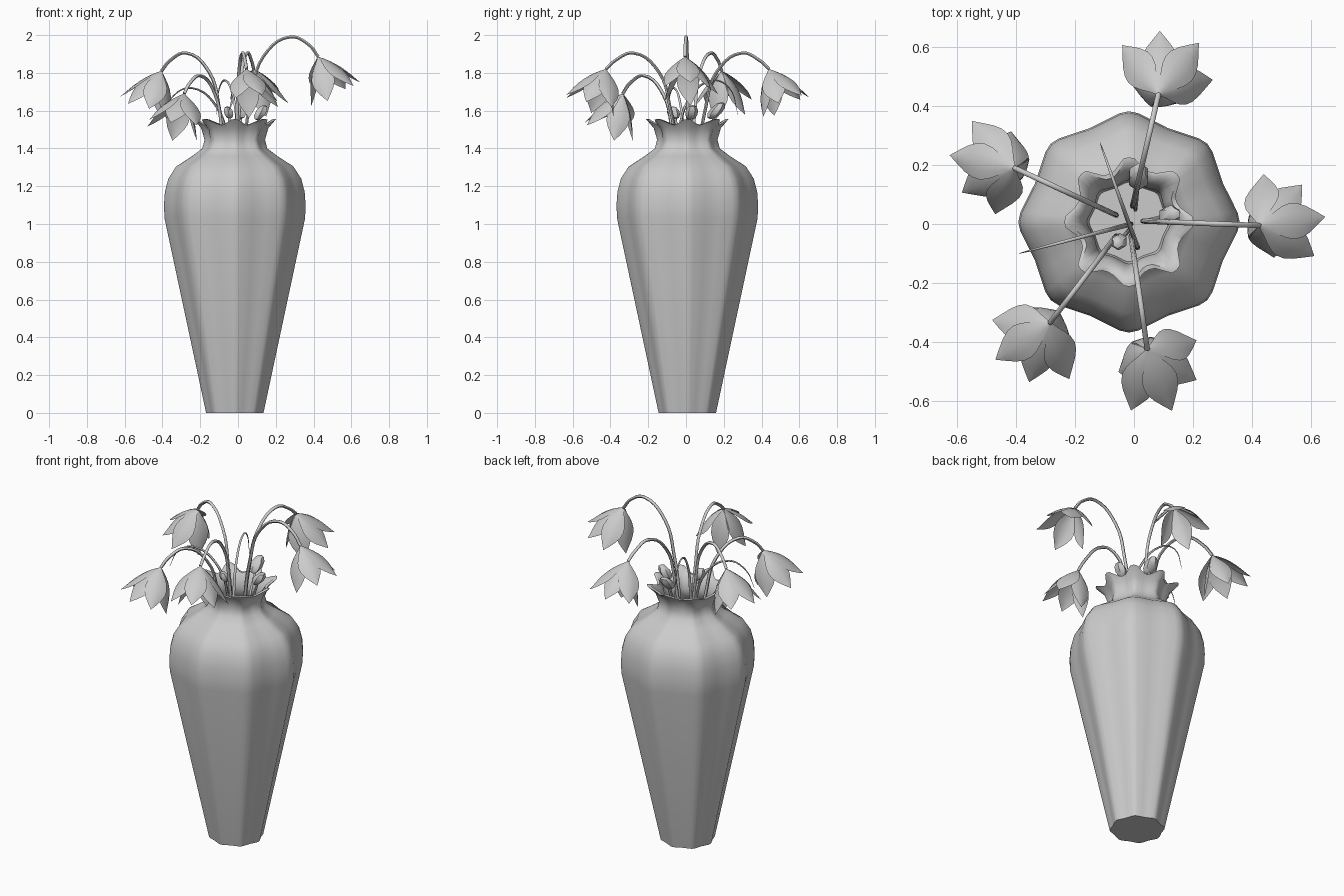
import bpy, bmesh, math
from mathutils import Vector

if "Cube" in bpy.data.objects:
    bpy.data.objects.remove(bpy.data.objects["Cube"])

grey = bpy.data.materials.new("plain_grey")
grey.use_nodes = True
grey.diffuse_color = (0.6, 0.6, 0.6, 1)
bsdf = next(n for n in grey.node_tree.nodes if n.type == "BSDF_PRINCIPLED")
bsdf.inputs["Base Color"].default_value = grey.diffuse_color


def activate(obj):
    bpy.ops.object.select_all(action="DESELECT")
    obj.select_set(True)
    bpy.context.view_layer.objects.active = obj


def finish(name, bm, angle=40):
    mesh = bpy.data.meshes.new(name)
    bm.to_mesh(mesh)
    bm.free()
    obj = bpy.data.objects.new(name, mesh)
    bpy.context.collection.objects.link(obj)
    mesh.materials.append(grey)
    activate(obj)
    bpy.ops.object.shade_smooth_by_angle(angle=math.radians(angle))


def bridge(bm, a, b, closed=True):
    n = len(a)
    for i in range(n if closed else n - 1):
        j = (i + 1) % n
        bm.faces.new((a[i], a[j], b[j], b[i]))


def make_vase():
    # Eight-lobed vase: radius, height, and how strongly the ring is scalloped
    outer = [(0.152, 0, 0), (0.372, 1.03, 0), (0.375, 1.1, 0), (0.37, 1.17, 0),
             (0.352, 1.24, 0), (0.31, 1.305, 0), (0.225, 1.36, 0),
             (0.172, 1.4, 0), (0.16, 1.445, 0.1), (0.178, 1.5, 0.5), (0.219, 1.54, 1)]
    inner = [(0.2, 1.54, 1), (0.162, 1.5, 0.5), (0.142, 1.445, 0.1), (0.152, 1.4, 0),
             (0.2, 1.35, 0), (0.33, 1.23, 0), (0.352, 1.05, 0), (0.135, 0.03, 0)]
    # Each lobe has a rounded corner and a slightly hollow side: angle, body, rim
    lobe = [(-5, 0.985, 0.985), (0, 1, 1), (5, 0.985, 0.985),
            (16, 0.932, 0.82), (22.5, 0.918, 0.8), (29, 0.932, 0.82)]
    bm = bmesh.new()
    rings = []
    for r, z, s in outer + inner:
        ring = []
        for corner in range(8):
            for degrees, body, rim in lobe:
                a = math.radians(45 * corner + degrees)
                k = r * (body * (1 - s) + rim * s) * (1 + 0.05 * s * (corner % 2))
                lift = 0.016 * s * math.cos(8 * a)
                ring.append(bm.verts.new((-0.017 + k * math.cos(a),
                                          0.007 + k * math.sin(a), z + lift)))
        rings.append(ring)
    for a, b in zip(rings, rings[1:]):
        bridge(bm, a, b)
    bm.faces.new(rings[0][::-1])
    bm.faces.new(rings[-1])
    finish("vase", bm, 55)


def make_stem(name, points, radius=0.009, tip=1.0):
    curve = bpy.data.curves.new(name, "CURVE")
    curve.dimensions = "3D"
    curve.bevel_depth = radius
    curve.bevel_resolution = 1
    curve.resolution_u = 5
    curve.use_fill_caps = True
    spline = curve.splines.new("BEZIER")
    spline.bezier_points.add(len(points) - 1)
    for i, (bp, co) in enumerate(zip(spline.bezier_points, points)):
        bp.co = co
        bp.handle_left_type = bp.handle_right_type = "AUTO"
        bp.radius = 1 + (tip - 1) * (i / (len(points) - 1)) ** 2
    obj = bpy.data.objects.new(name, curve)
    bpy.context.collection.objects.link(obj)
    curve.materials.append(grey)
    activate(obj)
    bpy.ops.object.convert(target="MESH")
    bpy.ops.object.shade_smooth_by_angle(angle=math.radians(60))


def arch(root, end, peak, end_z):
    # Rises steeply from the vase, bends over, and droops at the end
    shape = [(0, 0.9), (0.03, peak - 0.5), (0.11, peak - 0.3),
             (0.27, peak - 0.1), (0.62, peak), (0.87, peak - 0.04), (1, end_z)]
    return [Vector((*Vector(root).lerp(Vector(end), f), z)) for f, z in shape]


# Petals of one flower: angle around the axis, and how far each one opens.
# Four fan outward, two hang closer to the axis on the stem side.
PETALS = [(-69, 40), (-23, 43), (23, 39), (69, 42), (130, 23), (230, 23)]


def make_flower(name, neck, outward, twist):
    out = Vector((*outward, 0)).normalized()
    down, tilt = Vector((0, 0, -1)), math.radians(15)
    axis = down * math.cos(tilt) + out * math.sin(tilt)
    u = out * math.cos(tilt) - down * math.sin(tilt)
    v = Vector((0, 0, 1)).cross(out)
    bm = bmesh.new()
    rows, length = 8, 0.265
    for around, opening in PETALS:
        phi = math.radians(twist + around)
        radial = u * math.cos(phi) + v * math.sin(phi)
        side = v * math.cos(phi) - u * math.sin(phi)
        pos, previous = Vector(neck), None
        for i in range(rows + 1):
            t = i / rows
            alpha = math.radians(opening + 15 - 32 * min(t * 1.3, 1) + 14 * t * t)
            normal = radial * math.cos(alpha) - axis * math.sin(alpha)
            width = 0.004 * (1 - t) + 0.06 * math.sin(math.pi * t ** 1.1) ** 1.1
            cup = 0.25 * width
            row = [bm.verts.new(pos + side * width * s - normal * cup * s * s)
                   for s in (-1, -0.5, 0, 0.5, 1)]
            if previous:
                bridge(bm, previous, row, closed=False)
            previous = row
            pos = pos + (axis * math.cos(alpha) + radial * math.sin(alpha)) * length / rows
    bmesh.ops.remove_doubles(bm, verts=bm.verts, dist=0.0005)
    bmesh.ops.recalc_face_normals(bm, faces=bm.faces)
    finish(name, bm, 60)


def make_bud(name, x, y, z, size):
    # Small closed bud on a short stem, leaning outward
    bm = bmesh.new()
    bmesh.ops.create_uvsphere(bm, u_segments=6, v_segments=5, radius=size)
    for vert in bm.verts:
        h = vert.co.z
        vert.co += Vector((x + h * x * 5, y + h * y * 5, z + h * 0.2))
    finish(name, bm)
    make_stem(name + "_stem", [(x * 0.3, y * 0.3, 0.9), (x * 0.5, y * 0.5, 1.35), (x, y, z)], 0.007)


make_vase()

# Drooping flowers: name, root, neck, arch height, neck height, petal twist
flowers = [("left", (0.03, 0.01), (0.425, -0.005), 1.99, 1.885, 35),
           ("back", (-0.005, 0.06), (0.083, 0.44), 1.905, 1.82, -8),
           ("right", (-0.06, 0.03), (-0.405, 0.19), 1.905, 1.81, 40),
           ("front_right", (-0.06, -0.04), (-0.285, -0.335), 1.785, 1.69, 0),
           ("front", (-0.01, -0.04), (0.045, -0.425), 1.905, 1.82, 40)]
for name, root, neck, peak, neck_z, twist in flowers:
    make_stem(name + "_stem", arch(root, neck, peak, neck_z))
    make_flower(name + "_flower", (*neck, neck_z),
                Vector(neck) - Vector(root), twist)

# Bare tendrils tapering to a point
make_stem("back_tendril", arch((0.012, -0.08), (-0.115, 0.275), 1.76, 1.58), 0.009, 0.1)
make_stem("right_tendril", arch((-0.01, 0), (-0.39, -0.1), 1.72, 1.58), 0.009, 0.1)

# Buds just above the rim
make_bud("back_bud", 0.015, 0.16, 1.6, 0.038)
make_bud("left_bud", 0.12, 0.03, 1.59, 0.034)
make_bud("front_bud", -0.05, -0.06, 1.59, 0.028)
